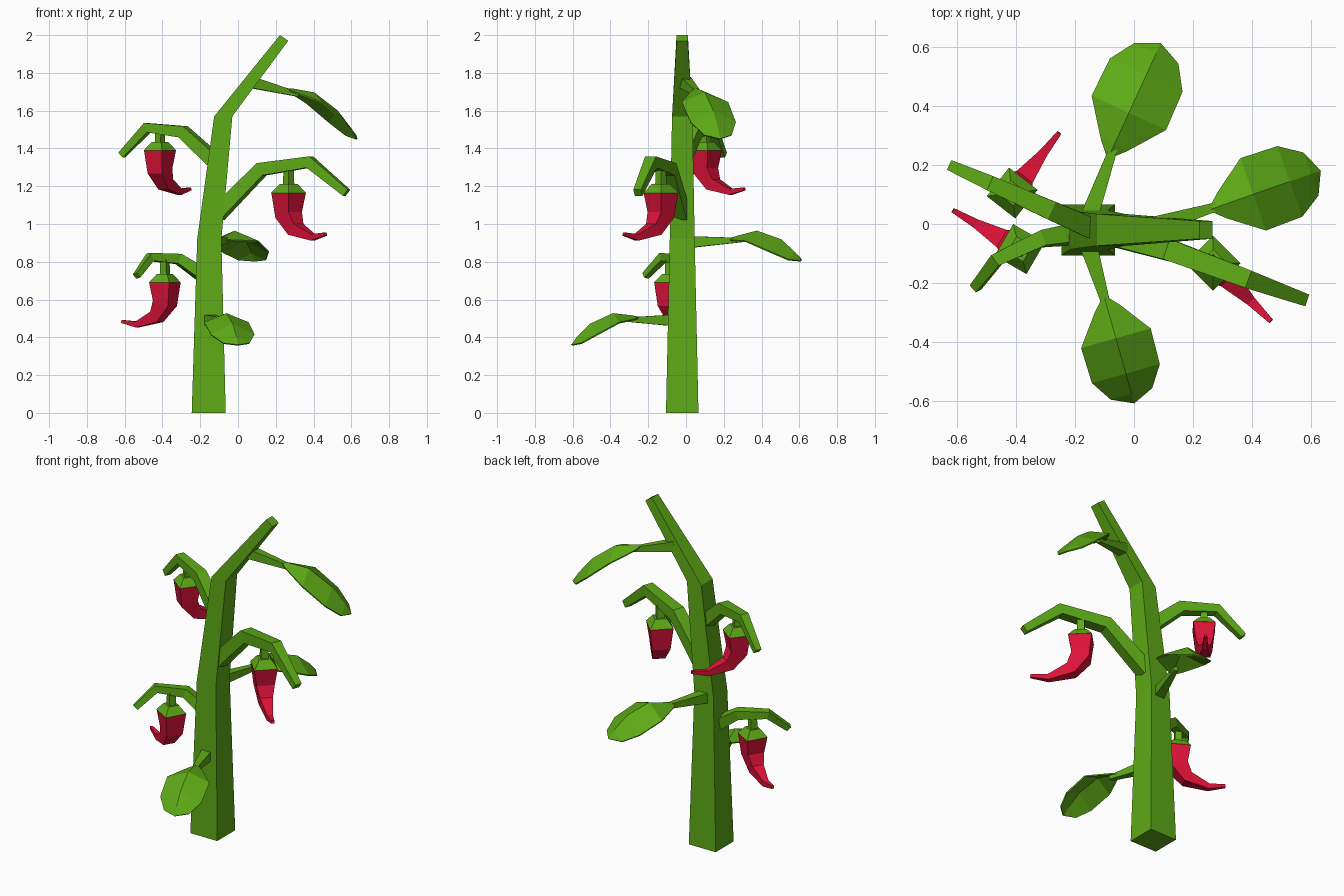
import bpy, bmesh
from mathutils import Vector

if "Cube" in bpy.data.objects:
    bpy.data.objects.remove(bpy.data.objects["Cube"])


def material(name, color):
    m = bpy.data.materials.new(name)
    m.diffuse_color = color
    m.use_nodes = True
    m.node_tree.nodes["Principled BSDF"].inputs["Base Color"].default_value = m.diffuse_color
    return m


GREEN = material("green", (0.11, 0.40, 0.008, 1))
RED = material("red", (0.72, 0.006, 0.04, 1))


def make_object(name, bm, mat):
    bmesh.ops.recalc_face_normals(bm, faces=bm.faces)
    me = bpy.data.meshes.new(name)
    bm.to_mesh(me)
    bm.free()
    me.materials.append(mat)
    ob = bpy.data.objects.new(name, me)
    bpy.context.collection.objects.link(ob)
    return ob


def loft(name, rings, mat):
    """Join equal-sized rings of points and cap both ends."""
    bm = bmesh.new()
    loops = [[bm.verts.new(p) for p in r] for r in rings]
    n = len(loops[0])
    for a, b in zip(loops, loops[1:]):
        for i in range(n):
            j = (i + 1) % n
            bm.faces.new((a[i], a[j], b[j], b[i]))
    bm.faces.new(loops[0])
    bm.faces.new(loops[-1])
    return make_object(name, bm, mat)


def square(c, u, v):
    return [c + u + v, c - u + v, c - u - v, c + u - v]


def sweep(name, points, halves, side, mat):
    """Square tube along a path, mitred at the bends."""
    pts = [Vector(p) for p in points]
    rings = []
    for i, (p, h) in enumerate(zip(pts, halves)):
        before = (p - pts[i - 1]).normalized() if i else Vector()
        after = (pts[i + 1] - p).normalized() if i + 1 < len(pts) else Vector()
        t = (before + after).normalized()
        s = (side - t * side.dot(t)).normalized()
        rings.append(square(p, s * h, t.cross(s) * h))
    return loft(name, rings, mat)


def flat_side(a, b):
    d = Vector(b) - Vector(a)
    return Vector((-d.y, d.x, 0)).normalized()


# Trunk: centre x, z, half width (x), half depth (y), tilt of the ring
trunk = [(-0.155, 0, 0.09, 0.086, 0), (-0.152, 0.92, 0.064, 0.066, 0),
         (-0.078, 1.57, 0.048, 0.054, 0), (0.244, 1.985, 0.022, 0.03, -0.015)]
loft("trunk", [square(Vector((x, -0.02, z)), Vector((hx, 0, tilt)), Vector((0, hy, 0)))
               for x, z, hx, hy, tilt in trunk], GREEN)

# Drooping branches
branches = {
    "branch_right": ([(-0.11, -0.025, 1.05), (0.125, -0.09, 1.29),
                      (0.38, -0.185, 1.328), (0.575, -0.255, 1.165)],
                     [0.04, 0.036, 0.031, 0.021]),
    "branch_upper_left": ([(-0.13, -0.02, 1.34), (-0.29, 0.05, 1.488),
                           (-0.48, 0.135, 1.51), (-0.615, 0.195, 1.365)],
                          [0.036, 0.032, 0.026, 0.018]),
    "branch_lower_left": ([(-0.18, -0.03, 0.725), (-0.315, -0.05, 0.815),
                           (-0.465, -0.12, 0.825), (-0.537, -0.215, 0.725)],
                          [0.034, 0.027, 0.022, 0.016]),
}
for name, (pts, halves) in branches.items():
    sweep(name, pts, halves, flat_side(pts[0], pts[-1]), GREEN)


# Peppers: hooked red body, green cap and stem
def pepper(name, center, direction, s):
    c = Vector(center)
    d = Vector((*direction, 0)).normalized()
    side = Vector((-d.y, d.x, 0))
    body = [(0, 0, 0.061), (0, -0.11, 0.048), (0.05, -0.182, 0.034),
            (0.17, -0.222, 0.016), (0.262, -0.206, 0.008)]
    sweep(name + "_body", [c + (d * u + Vector((0, 0, z))) * s for u, z, h in body],
          [h * s for u, z, h in body], side, RED)
    cap = [(0, 0.062), (0.045, 0.031), (0.0451, 0.02), (0.12, 0.018)]
    sweep(name + "_cap", [c + Vector((0, 0, z * s)) for z, h in cap],
          [h * s for z, h in cap], side, GREEN)


pepper("pepper_right", (0.268, -0.133, 1.165), (0.19, -0.19), 1.06)
pepper("pepper_upper_left", (-0.413, 0.105, 1.39), (0.16, 0.205), 0.99)
pepper("pepper_lower_left", (-0.387, -0.085, 0.69), (-0.233, 0.135), 1.0)


# Leaves: folded blade arching down, with a tapering stalk
def leaf(name, root, base, tip, pitch):
    b, e = Vector(base), Vector((*tip, base[2]))
    d = (e - b).normalized()
    n = Vector((-d.y, d.x, 0))
    s = (e - b).length / 0.39
    # distance along, half width, ridge height, edge drop
    rows = [(0, 0.008, 0, 0.004), (0.04, 0.045, 0.008, 0.02), (0.15, 0.128, 0.02, 0.05),
            (0.28, 0.125, -0.038, 0.06), (0.355, 0.076, -0.11, 0.035)]
    bm = bmesh.new()
    lines = []
    for a, w, z, drop in rows:
        mid = b + (d * a + Vector((0, 0, z + pitch * a))) * s
        off = Vector((0, 0, -drop * s))
        lines.append([bm.verts.new(p) for p in (mid - n * w * s + off, mid, mid + n * w * s + off)])
    end = bm.verts.new(e + Vector((0, 0, (-0.155 + pitch * 0.39) * s)))
    for p, q in zip(lines, lines[1:]):
        for i in (0, 1):
            bm.faces.new((p[i], p[i + 1], q[i + 1], q[i]))
    for i in (0, 1):
        bm.faces.new((lines[-1][i], lines[-1][i + 1], end))
    ob = make_object(name + "_blade", bm, GREEN)
    thick = ob.modifiers.new("thickness", "SOLIDIFY")
    thick.thickness = 0.008
    thick.offset = 0
    stalk_end = b + (d * 0.06 + Vector((0, 0, -0.012 + pitch * 0.06))) * s
    sweep(name + "_stalk", [Vector(root), stalk_end], [0.03, 0.012], flat_side(root, stalk_end), GREEN)


leaf("leaf_top", (0.07, -0.005, 1.75), (0.26, 0.05, 1.715), (0.63, 0.18), -0.28)
leaf("leaf_back", (-0.15, 0.03, 0.905), (-0.085, 0.23, 0.92), (0.09, 0.61), 0.12)
leaf("leaf_front", (-0.155, -0.07, 0.49), (-0.1, -0.25, 0.505), (0, -0.605), 0.0)
